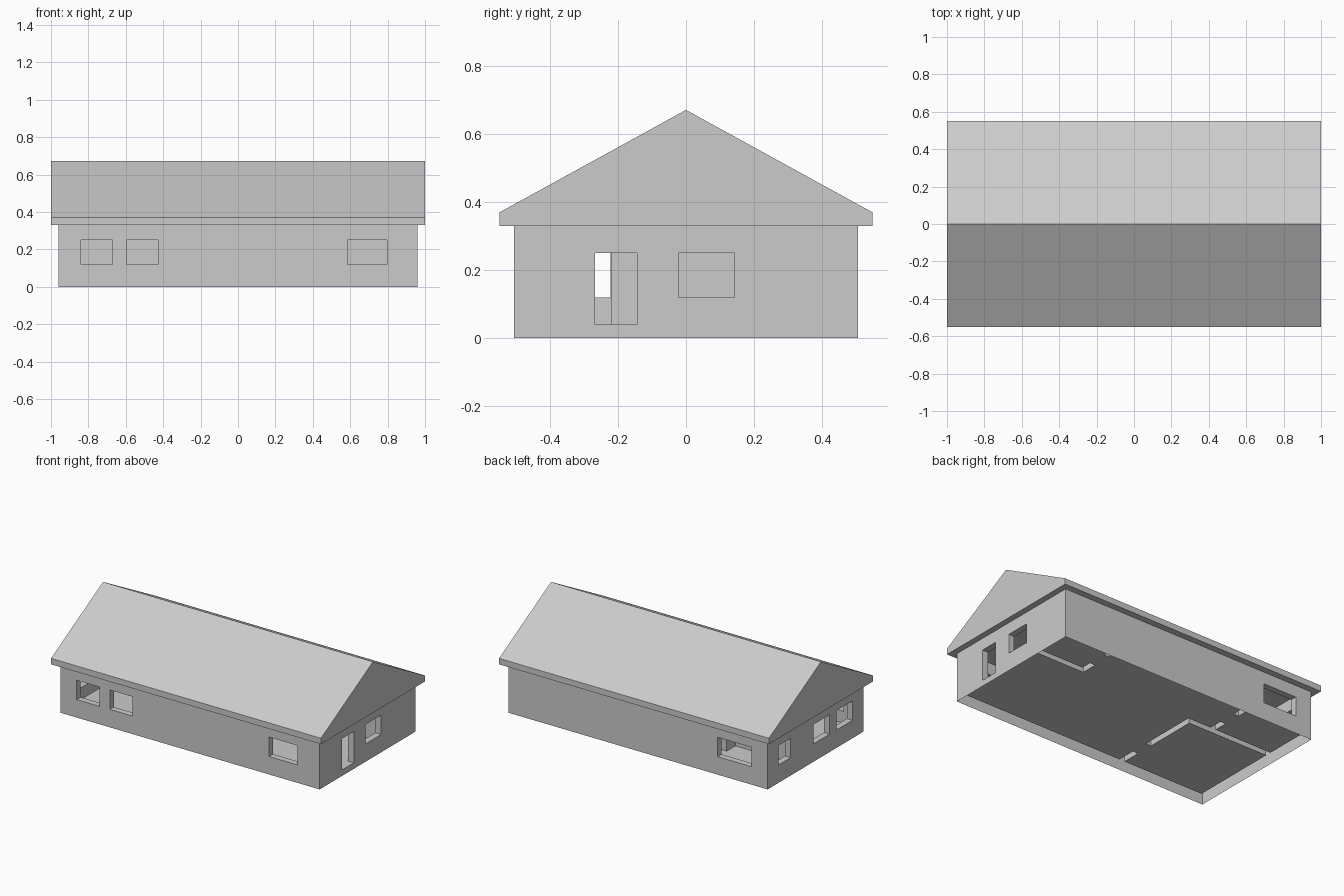
import bpy, bmesh

if "Cube" in bpy.data.objects:
    bpy.data.objects.remove(bpy.data.objects["Cube"])

WX, WY, WH = 0.96, 0.507, 0.33      # outer wall half sizes and height
IX, IY = 0.918, 0.465               # inner wall faces
FLOOR, SILL, HEAD, TOP = 0.04, 0.12, 0.25, 0.40


def mesh_object(name, bm):
    bmesh.ops.recalc_face_normals(bm, faces=bm.faces)
    mesh = bpy.data.meshes.new(name)
    bm.to_mesh(mesh)
    bm.free()
    obj = bpy.data.objects.new(name, mesh)
    bpy.context.collection.objects.link(obj)
    return obj


def box(name, x0, x1, y0, y1, z0, z1):
    bm = bmesh.new()
    bmesh.ops.create_cube(bm, size=1)
    for v in bm.verts:
        v.co = (x1 if v.co.x > 0 else x0,
                y1 if v.co.y > 0 else y0,
                z1 if v.co.z > 0 else z0)
    return mesh_object(name, bm)


def cut(target, *bounds):
    cutter = box("cutter", *bounds)
    cutter.hide_render = True
    mod = target.modifiers.new("cut", 'BOOLEAN')
    mod.operation = 'DIFFERENCE'
    mod.solver = 'EXACT'
    mod.object = cutter
    bpy.context.view_layer.objects.active = target
    bpy.ops.object.modifier_apply(modifier=mod.name)
    bpy.data.objects.remove(cutter)


# Walls and floor: a solid block with the rooms hollowed out
walls = box("walls_and_floor", -WX, WX, -WY, WY, 0, WH)
rooms = [
    (-0.277, 0.56, -IY, IY),      # hall
    (0.50, IX, -IY, 0.195),       # hall, right end
    (-0.45, -0.20, 0.177, IY),    # passage
    (-IX, -0.317, -IY, 0.137),    # front left room
    (-IX, -0.49, 0.177, IY),      # back left room
    (0.60, IX, 0.235, IY),        # back right room
]
for r in rooms:
    cut(walls, *r, FLOOR, TOP)

# Doorways: three inside, one in the right wall
doors = [
    (0.54, 0.62, 0.306, 0.435),
    (-0.34, -0.26, -0.34, -0.22),
    (-0.51, -0.43, 0.27, 0.39),
    (0.90, 1.0, -0.268, -0.145),
]
for d in doors:
    cut(walls, *d, FLOOR, HEAD)

# Windows in all four outer walls
windows = [(a, b, -0.55, -0.45) for a, b in ((-0.84, -0.672), (-0.595, -0.428), (0.585, 0.797))]
windows += [(-0.84, -0.59, 0.45, 0.55)]
windows += [(-1.0, -0.90, a, b) for a, b in ((0.264, 0.391), (-0.148, 0.021), (-0.391, -0.222))]
windows += [(0.90, 1.0, -0.022, 0.143)]
for w in windows:
    cut(walls, *w, SILL, HEAD)

# The walls are hollow and open underneath
bm = bmesh.new()
bm.from_mesh(walls.data)
under = [f for f in bm.faces if all(v.co.z < 0.001 for v in f.verts)]
bmesh.ops.delete(bm, geom=under, context='FACES')
bm.to_mesh(walls.data)
bm.free()

# Gable roof: one profile pushed along the length
profile = [(-0.55, 0.33), (0.55, 0.33), (0.55, 0.37), (0, 0.672), (-0.55, 0.37)]
bm = bmesh.new()
face = bm.faces.new([bm.verts.new((-1, y, z)) for y, z in profile])
out = bmesh.ops.extrude_face_region(bm, geom=[face], use_keep_orig=True)
bmesh.ops.translate(bm, vec=(2, 0, 0),
                    verts=[g for g in out["geom"] if isinstance(g, bmesh.types.BMVert)])
mesh_object("gable_roof", bm)
